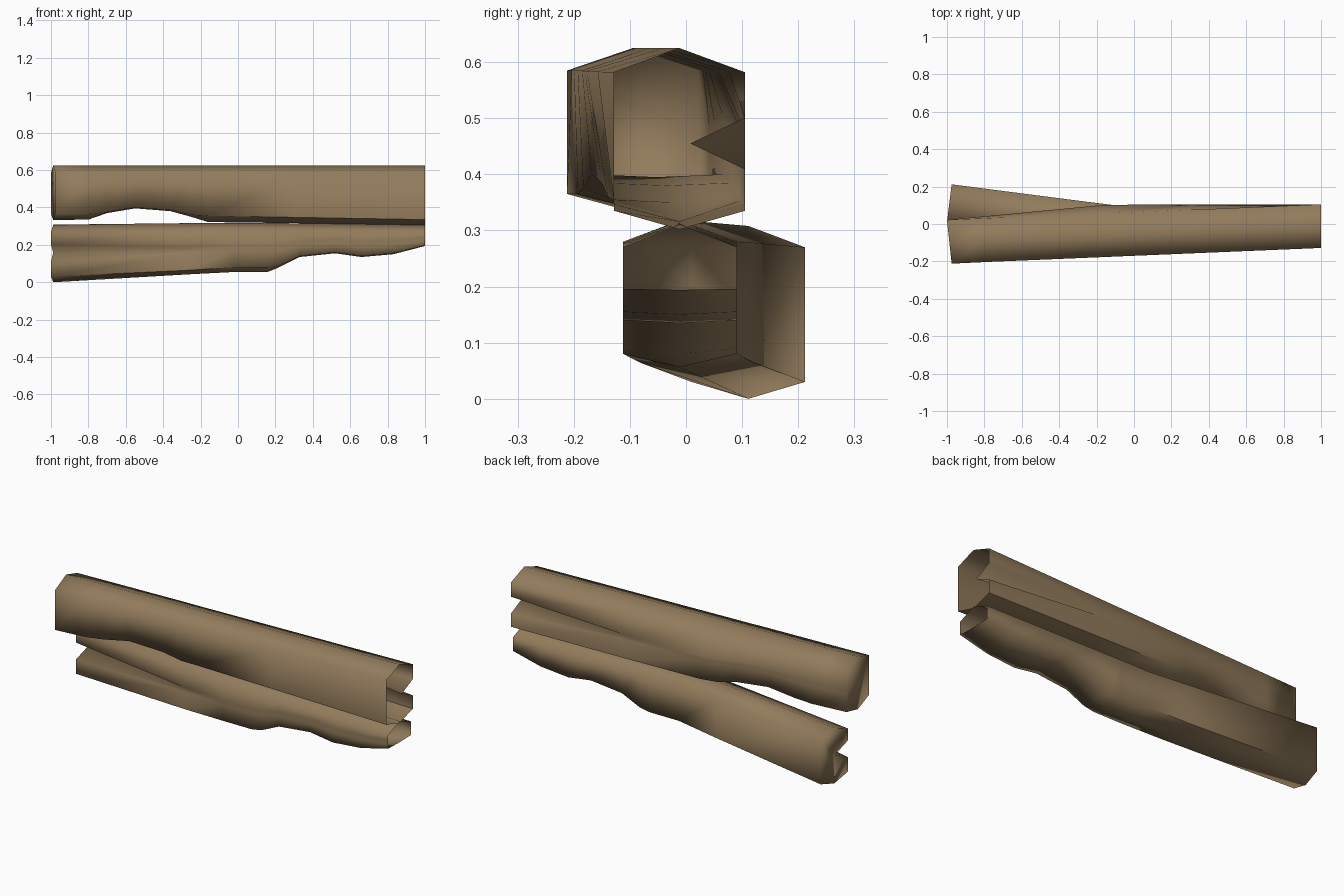
import bpy, bmesh

if "Cube" in bpy.data.objects:
    bpy.data.objects.remove(bpy.data.objects["Cube"])

wood = bpy.data.materials.new("weathered_brown_wood")
wood.diffuse_color = (0.29, 0.2, 0.107, 1)
wood.use_nodes = True
wood.node_tree.nodes["Principled BSDF"].inputs["Base Color"].default_value = wood.diffuse_color


def lerp(a, b, t):
    return a + (b - a) * t


def hollow_log(name, stations, front, back, bend, top_bent, notch_side, notch_end,
               notch_start, notch_z, slant, crease):
    """Six-sided bent log skin with a dented belly, a V-shaped split and a closed left end.
    Each station is (x, ridge z, top corner z, bottom corner z, belly z).
    front and back hold the side positions at x=-1 and x=+1."""
    bm = bmesh.new()
    rings = []
    for x, zt, zk, zc, zb in stations:
        straight = (x + 1) / 2
        bent = min(1.0, (x + 1) / (bend + 1))
        top = bent if top_bent else straight
        # sides above (tf, tb) and below (yf, yb)
        tf, tb = lerp(*front, top), lerp(*back, top)
        yf, yb = lerp(*front, bent), lerp(*back, bent)
        # the split grows from notch_start to the log's end
        n = max(0.0, min(1.0, (x - notch_start) / (notch_end - notch_start)))
        yn, inward = (yb, -1) if notch_side > 0 else (yf, 1)
        mid = lerp((zk + zc) / 2, notch_z, n)
        half = 0.012 + 0.034 * n
        split = [(yn, mid + half), (yn + inward * 0.097 * n, mid), (yn, mid - half)]
        back_side = [(tb, zk)] + (split if notch_side > 0 else []) + [(yb, zc)]
        front_side = [(yf, zc)] + (split[::-1] if notch_side < 0 else []) + [(tf, zk)]
        pts = [((tf + tb) / 2, zt)] + back_side + [((yf + yb) / 2, zb)] + front_side
        # the left end is cut at a slight angle
        ring = []
        for y, z in pts:
            px = x
            if x < -0.98:
                k = (yb - y) / (yb - yf)
                px = -1 + 0.025 * (k if slant > 0 else 1 - k)
            ring.append(bm.verts.new((px, y, z)))
        rings.append(ring)
    count = len(rings[0])
    corners = (4, 6) if notch_side > 0 else (2, 4)
    if notch_side > 0:
        corners = (len(back_side), len(back_side) + 2)
    for a, b in zip(rings, rings[1:]):
        for i in range(count):
            j = (i + 1) % count
            bm.faces.new((a[i], a[j], b[j], b[i]))
        # hard lower corners along the undented stretch
        mid_x = (a[0].co.x + b[0].co.x) / 2
        if crease[0] < mid_x < crease[1]:
            for i in corners:
                bm.edges.get((a[i], b[i])).smooth = False
    # closed left end
    bm.faces.new(rings[0])
    bmesh.ops.recalc_face_normals(bm, faces=bm.faces[:])
    for f in bm.faces:
        f.smooth = True
    mesh = bpy.data.meshes.new(name)
    bm.to_mesh(mesh)
    bm.free()
    mesh.materials.append(wood)
    obj = bpy.data.objects.new(name, mesh)
    bpy.context.collection.objects.link(obj)
    return obj


# upper log: belly dent to the left, split at the right end on the back
hollow_log("upper_log",
           [(-1, .625, .585, .365, .333), (-.8, .625, .585, .365, .335),
            (-.7, .625, .585, .375, .37), (-.55, .625, .585, .4, .395),
            (-.36, .625, .585, .385, .38), (-.25, .625, .584, .36, .35),
            (-.16, .625, .584, .355, .322), (.3, .625, .583, .347, .316),
            (1, .625, .582, .335, .302)],
           front=(-.212, -.128), back=(.022, .105), bend=-.13, top_bent=False,
           notch_side=1, notch_end=1, notch_start=.3, notch_z=.455,
           slant=1, crease=(-.18, 1))

# lower log: belly dent to the right, split at the left end on the front
hollow_log("lower_log",
           [(-1, .308, .27, .03, 0), (-.27, .316, .278, .064, .042),
            (-.02, .318, .28, .08, .055), (.16, .317, .28, .08, .056),
            (.22, .316, .279, .09, .08), (.33, .315, .278, .14, .135),
            (.52, .314, .276, .16, .155), (.66, .313, .274, .14, .135),
            (.83, .312, .272, .155, .15), (1, .31, .27, .196, .194)],
           front=(.01, -.112), back=(.212, .09), bend=-.02, top_bent=True,
           notch_side=-1, notch_end=-1, notch_start=-.27, notch_z=.157,
           slant=-1, crease=(-1, 0))
